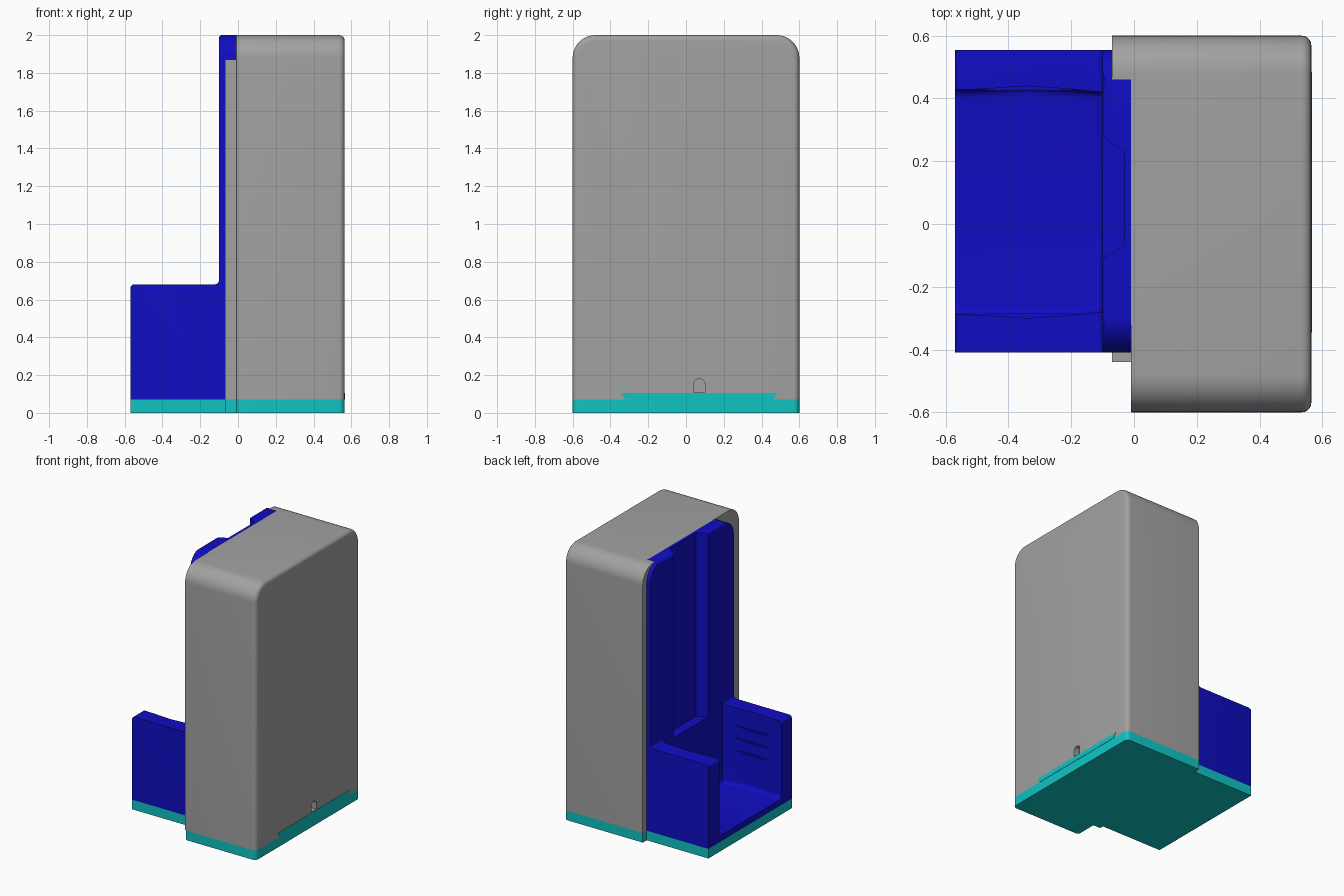
import bpy, bmesh, math

if "Cube" in bpy.data.objects:
    bpy.data.objects.remove(bpy.data.objects["Cube"])


def material(name, rgb):
    m = bpy.data.materials.new(name)
    m.diffuse_color = (*rgb, 1)
    m.use_nodes = True
    m.node_tree.nodes["Principled BSDF"].inputs["Base Color"].default_value = m.diffuse_color
    return m


GRAY = material("shell gray", (0.36, 0.36, 0.36))
BLUE = material("holder blue", (0.005, 0.004, 0.54))
TEAL = material("base teal", (0.005, 0.55, 0.55))


def arc(cx, cy, r, a0, a1, n=10):
    return [(cx + r * math.cos(math.radians(a0 + (a1 - a0) * i / n)),
             cy + r * math.sin(math.radians(a0 + (a1 - a0) * i / n))) for i in range(n + 1)]


def prism(name, pts, axis, a, b, mat, bevels=()):
    """Extrude a 2D outline along an axis; bevels = (radius, edge rule) pairs."""
    place = {"x": lambda p, t: (t, p[0], p[1]),
             "y": lambda p, t: (p[0], t, p[1]),
             "z": lambda p, t: (p[0], p[1], t)}[axis]
    bm = bmesh.new()
    lo = [bm.verts.new(place(p, a)) for p in pts]
    hi = [bm.verts.new(place(p, b)) for p in pts]
    bm.faces.new(lo)
    bm.faces.new(hi)
    for i in range(len(pts)):
        j = (i + 1) % len(pts)
        bm.faces.new((lo[i], lo[j], hi[j], hi[i]))
    bmesh.ops.recalc_face_normals(bm, faces=bm.faces)
    for r, rule in bevels:
        edges = [e for e in bm.edges if rule(e.verts[0].co, e.verts[1].co)]
        bmesh.ops.bevel(bm, geom=edges, offset=r, segments=6, profile=0.5,
                        affect='EDGES', clamp_overlap=True)
    me = bpy.data.meshes.new(name)
    bm.to_mesh(me)
    bm.free()
    ob = bpy.data.objects.new(name, me)
    bpy.context.collection.objects.link(ob)
    me.materials.append(mat)
    return ob


def rect(u0, u1, v0, v1):
    return [(u0, v0), (u1, v0), (u1, v1), (u0, v1)]


def cut(ob, cutter):
    bpy.context.view_layer.objects.active = ob
    m = ob.modifiers.new("cut", 'BOOLEAN')
    m.operation, m.solver, m.object = 'DIFFERENCE', 'EXACT', cutter
    bpy.ops.object.modifier_apply(modifier=m.name)
    bpy.data.objects.remove(cutter)


def on(axis, v):
    """Rule: the whole edge lies at one coordinate."""
    return lambda p, q: abs(p[axis] - v) < 1e-4 and abs(q[axis] - v) < 1e-4


# Tall shell with rounded shoulders and softened outer rim
shell_outline = [(-0.6, 0.07), (0.6, 0.07)] + arc(0.48, 1.88, 0.12, 0, 90) + arc(-0.48, 1.88, 0.12, 90, 180)
outer = on(0, 0.565)
inner = on(0, -0.01)
shell = prism("shell", shell_outline, "x", -0.01, 0.565, GRAY, [
    (0.03, lambda p, q: outer(p, q) and p.z + q.z > 0.2),
    (0.02, lambda p, q: inner(p, q) and p.z + q.z > 0.2 and p.y + q.y < -1.0)])

# Small arched port in the outer face
cut(shell, prism("port_cutter", [(0.04, 0.11), (0.1, 0.11)] + arc(0.07, 0.15, 0.03, 0, 180),
                 "x", 0.52, 0.6, GRAY))

# Lips of the shell that grip the holder panel
prism("rear_lip", [(0.555, 0.07), (0.6, 0.07)] + arc(0.48, 1.88, 0.12, 0, 90)
      + [(0.46, 2.0)] + arc(0.435, 1.88, 0.12, 78, 0), "x", -0.07, -0.01, GRAY)
prism("front_lip", rect(-0.44, -0.41, 0.07, 1.87), "x", -0.07, -0.01, GRAY)

# Holder: tall back panel and low tray in one side profile
side = ([(-0.01, 0.07), (-0.01, 2.0)] + arc(-0.085, 1.985, 0.015, 90, 180, 4)
        + arc(-0.125, 0.705, 0.025, 0, -90, 5) + arc(-0.55, 0.66, 0.02, 90, 180, 5) + [(-0.57, 0.07)])


def along_y(p, q):
    return abs(p.y - q.y) > 0.5


def tray_rim(p, q):
    # tray top edges and front uprights on both sides
    if along_y(p, q):
        return False
    top = abs(p.z - 0.68) < 1e-3 and abs(q.z - 0.68) < 1e-3
    front = p.x < -0.549 and q.x < -0.549 and p.z + q.z > 0.3
    return top or front


holder = prism("holder", side, "y", -0.41, 0.555, BLUE, [(0.018, tray_rim)])

# Round the two shoulders of the back panel
for name, c, a0, corner in (("rear", 0.435, 0, 0.7), ("front", -0.29, 180, -0.55)):
    pts = arc(c, 1.88, 0.12, a0, 90) + [(c, 2.1), (corner, 2.1), (corner, 1.88)]
    cut(holder, prism(name + "_shoulder_cutter", pts, "x", -0.3, 0.2, BLUE))

# Pocket, open to the left, with gently bowed side walls and filleted floor
bow = [(-0.1, 0.42), (-0.2, 0.43), (-0.34, 0.44), (-0.48, 0.43), (-0.7, 0.425)]
pocket = bow + [(x, 0.14 - y) for x, y in reversed(bow)]
cut(holder, prism("pocket_cutter", pocket, "z", 0.115, 2.2, BLUE,
                  [(0.03, lambda p, q: on(2, 0.115)(p, q) and max(p.x, q.x) > -0.69
                    and abs(p.x - q.x) + abs(p.y - q.y) > 0)]))

# Sloped channel down the back panel
cut(holder, prism("channel_cutter", [(-0.03, -0.07), (-0.03, 0.23), (-0.1, 0.28), (-0.15, 0.28),
                                     (-0.15, -0.11), (-0.1, -0.11)], "z", 0.655, 2.2, BLUE))

# Grip ridges inside both tray walls
for wall, y0, y1 in (("rear", 0.426, 0.445), ("front", -0.305, -0.286)):
    for i in range(3):
        z = 0.36 + 0.09 * i
        prism(f"{wall}_grip_ridge_{i + 1}", rect(-0.47, -0.2, z, z + 0.012), "y", y0, y1, BLUE)

# Base plate following the outline of shell, lips and holder
base = ([(-0.57, -0.41), (-0.07, -0.41), (-0.07, -0.44), (-0.01, -0.44)]
        + arc(0.01, -0.58, 0.02, 180, 270, 4) + arc(0.535, -0.57, 0.03, -90, 0, 6)
        + arc(0.535, 0.57, 0.03, 0, 90, 6) + [(-0.07, 0.6), (-0.07, 0.555), (-0.57, 0.555)])
prism("base_plate", base, "z", 0.0, 0.07, TEAL)

# Dovetail tab of the base showing in the outer face
prism("base_tab", [(-0.32, 0.07), (0.46, 0.07), (0.485, 0.105), (-0.345, 0.105)], "x", 0.558, 0.567, TEAL)

for ob in list(bpy.context.collection.objects):
    bpy.ops.object.select_all(action='DESELECT')
    ob.select_set(True)
    bpy.context.view_layer.objects.active = ob
    bpy.ops.object.shade_smooth_by_angle(angle=math.radians(30))
